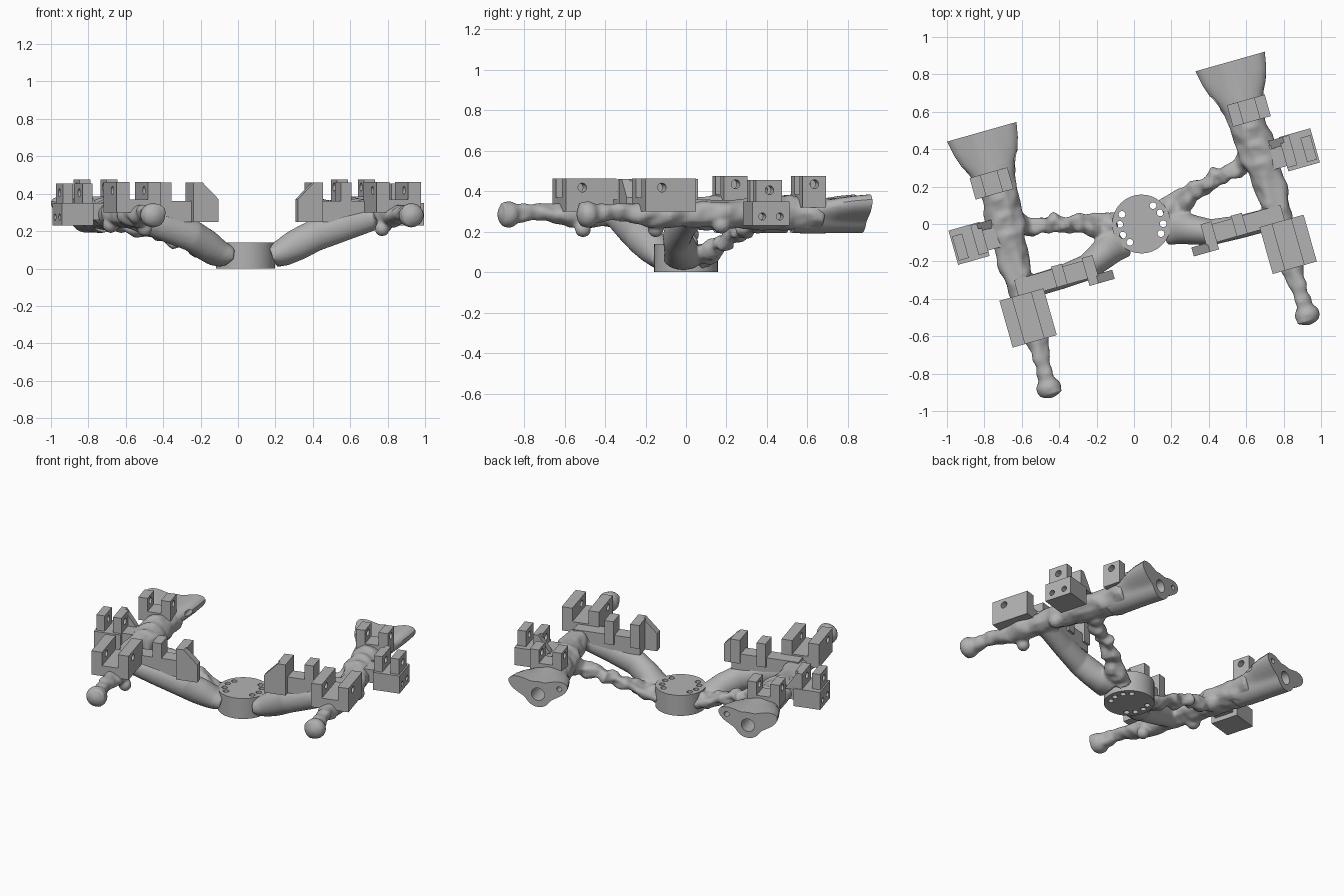
import bpy, bmesh, math
from math import sin, cos, pi, radians
from mathutils import Vector, noise

cube = bpy.data.objects.get("Cube")
if cube:
    bpy.data.objects.remove(cube)

gray = bpy.data.materials.new("plain_gray")
gray.use_nodes = True
gray.diffuse_color = (0.45, 0.45, 0.45, 1)
gray.node_tree.nodes["Principled BSDF"].inputs["Base Color"].default_value = (0.45, 0.45, 0.45, 1)


def finish(name, bm, smooth=False):
    """Turn a bmesh into an object in the shared, turned frame of the model."""
    bmesh.ops.recalc_face_normals(bm, faces=bm.faces)
    me = bpy.data.meshes.new(name)
    bm.to_mesh(me)
    bm.free()
    me.materials.append(gray)
    ob = bpy.data.objects.new(name, me)
    ob.rotation_euler.z = radians(15.8)
    ob.location = (0.046, -0.012, 0)
    bpy.context.collection.objects.link(ob)
    if smooth:
        bpy.ops.object.select_all(action='DESELECT')
        bpy.context.view_layer.objects.active = ob
        ob.select_set(True)
        bpy.ops.object.shade_smooth_by_angle(angle=radians(35))
    return ob


def mirror(ob):
    ob.modifiers.new("other_side", 'MIRROR').use_mirror_merge = False


def add_tube(bm, path, bumps=0.0, n=20, steps=5):
    """Closed tube along (x, y, z, half width, half height) points."""
    pts = []
    for a, b in zip(path, path[1:]):
        pts += [[p + (q - p) * i / steps for p, q in zip(a, b)] for i in range(steps)]
    pts.append(path[-1])
    rings = []
    for i, p in enumerate(pts):
        c = Vector(p[:3])
        t = (Vector(pts[min(i + 1, len(pts) - 1)][:3]) - Vector(pts[max(i - 1, 0)][:3])).normalized()
        side = t.cross(Vector((0, 0, 1))).normalized()
        up = side.cross(t)
        ring = []
        for k in range(n):
            a = 2 * pi * k / n
            co = c + side * cos(a) * p[3] + up * sin(a) * p[4]
            co += (co - c).normalized() * bumps * noise.noise(co * 17)
            ring.append(bm.verts.new(co))
        rings.append(ring)
    skin(bm, rings)


def skin(bm, rings):
    n = len(rings[0])
    for r, s in zip(rings, rings[1:]):
        for k in range(n):
            bm.faces.new((r[k], r[(k + 1) % n], s[(k + 1) % n], s[k]))
    bm.faces.new(rings[0])
    bm.faces.new(rings[-1])


def add_blob(bm, center, radius, stretch=(1, 1, 1)):
    vs = bmesh.ops.create_icosphere(bm, subdivisions=3, radius=radius)["verts"]
    for v in vs:
        v.co = Vector(center) + v.co * Vector(stretch)


def add_rod(bm, center, radius, length, axis):
    """Cylinder used for drilling, lying along the named axis."""
    vs = bmesh.ops.create_cone(bm, cap_ends=True, segments=20, radius1=radius,
                               radius2=radius, depth=length)["verts"]
    for v in vs:
        x, y, z = v.co
        turned = {'X': (z, x, y), 'Y': (x, z, y), 'Z': (x, y, z)}[axis]
        v.co = Vector(center) + Vector(turned)


def drill(ob, rods):
    """One cutter per hole."""
    for rod in rods:
        bm = bmesh.new()
        add_rod(bm, *rod)
        cutter = finish(ob.name + "_drill", bm)
        cutter.location = ob.location
        cutter.hide_render = True
        cutter.display_type = 'WIRE'
        m = ob.modifiers.new("hole", 'BOOLEAN')
        m.operation, m.solver, m.object = 'DIFFERENCE', 'EXACT', cutter


def prism(name, profile, y0, y1, rods=()):
    """Side profile in x and z, pushed from y0 to y1 and drilled, then mirrored."""
    bm = bmesh.new()
    stations = [y0] + [rod[0][1] for rod in rods] + [y1]
    skin(bm, [[bm.verts.new((x, y, z)) for x, z in profile] for y in stations])
    ob = finish(name, bm)
    drill(ob, rods)
    mirror(ob)


def block(x0, x1, z0, z1):
    return [(x0, z0), (x1, z0), (x1, z1), (x0, z1)]


def clamp(name, x0, x1, wall, z0, floor, top, y0, y1, hole_y, hole_z):
    """Floor with two drilled upright walls."""
    prism(name + "_floor", block(x0 + wall, x1 - wall, z0, floor), y0, y1)
    for part, x in (("_inner_wall", x0), ("_outer_wall", x1 - wall)):
        prism(name + part, block(x, x + wall, z0, top), y0, y1,
              [((x + wall / 2, hole_y, hole_z), 0.022, 0.2, 'X')])


# Hub disc with two groups of bolt holes
bm = bmesh.new()
bmesh.ops.create_cone(bm, cap_ends=True, segments=64, radius1=0.157, radius2=0.157, depth=0.14)
bmesh.ops.translate(bm, verts=bm.verts, vec=(0, 0, 0.07))
hub = finish("hub_disc", bm, smooth=True)
hub.location = (0.04, 0, 0)
angles = [base + a for base in (0, 180) for a in (-42, -15, 15, 42)]
drill(hub, [((0.116 * cos(radians(a)), 0.116 * sin(radians(a)), 0.07), 0.018, 0.4, 'Z') for a in angles])

# Long bone-like arm, with its knobbed tip and the two struts to the hub
bm = bmesh.new()
add_tube(bm, [(0.69, 0.50, 0.285, 0.12, 0.085), (0.69, 0.38, 0.29, 0.10, 0.085),
              (0.70, 0.22, 0.29, 0.10, 0.08), (0.715, 0.05, 0.29, 0.085, 0.07),
              (0.715, -0.15, 0.29, 0.075, 0.065), (0.71, -0.32, 0.28, 0.08, 0.06),
              (0.71, -0.47, 0.29, 0.052, 0.05), (0.712, -0.57, 0.30, 0.04, 0.036),
              (0.715, -0.64, 0.29, 0.046, 0.045), (0.718, -0.73, 0.285, 0.062, 0.062)], bumps=0.018)
add_blob(bm, (0.718, -0.695, 0.285), 0.066, (1.03, 0.85, 1))
add_blob(bm, (0.66, -0.33, 0.212), 0.04)
add_blob(bm, (0.76, -0.02, 0.235), 0.045)
add_blob(bm, (0.64, 0.2, 0.25), 0.06)
add_tube(bm, [(0.136, 0.045, 0.07, 0.062, 0.048), (0.22, 0.07, 0.095, 0.06, 0.045),
              (0.36, 0.115, 0.15, 0.05, 0.042), (0.52, 0.155, 0.21, 0.052, 0.042),
              (0.68, 0.20, 0.28, 0.06, 0.05)], bumps=0.04)
add_tube(bm, [(0.136, -0.04, 0.068, 0.10, 0.063), (0.19, -0.06, 0.088, 0.09, 0.075),
              (0.25, -0.09, 0.125, 0.08, 0.085), (0.34, -0.13, 0.175, 0.07, 0.085),
              (0.50, -0.145, 0.225, 0.062, 0.078), (0.72, -0.15, 0.285, 0.06, 0.06)])
arm = finish("arm_and_struts", bm)
remesh = arm.modifiers.new("blend", 'REMESH')
remesh.mode, remesh.voxel_size, remesh.use_smooth_shade = 'VOXEL', 0.010, True
soft = arm.modifiers.new("soften", 'SMOOTH')
soft.factor, soft.iterations = 0.5, 3
mirror(arm)

# Flared socket at the back: round tube growing two ears
bm = bmesh.new()
rings = []
for y, ear, r in ((0.36, 0.0, 0.085), (0.44, 0.015, 0.09), (0.52, 0.05, 0.088),
                  (0.57, 0.08, 0.087), (0.64, 0.105, 0.087), (0.72, 0.122, 0.087)):
    ring = []
    for k in range(64):
        a = 2 * pi * k / 64
        bump = sum(math.exp(-((a - c) / 0.42) ** 2) for c in (0.4, pi - 0.4, 2 * pi + 0.4))
        d = r + ear * bump
        ring.append(bm.verts.new((0.69 + d * cos(a), y, 0.28 + d * sin(a))))
    rings.append(ring)
skin(bm, rings)
socket = finish("flared_socket", bm, smooth=True)
drill(socket, [((0.69, 0.66, 0.28), 0.043, 0.3, 'Y')] +
      [((0.69 + s * 0.14, 0.66, 0.335), 0.017, 0.3, 'Y') for s in (-1, 1)])
mirror(socket)

# Front and back clamps straddling the arm
clamp("front_clamp", 0.60, 0.845, 0.07, 0.30, 0.37, 0.462, -0.435, -0.175, -0.35, 0.418)
clamp("back_clamp", 0.61, 0.82, 0.06, 0.32, 0.385, 0.475, 0.38, 0.50, 0.44, 0.435)

# Inner bracket: beam, chamfered end plate and two uprights
prism("inner_beam", block(0.30, 0.74, 0.25, 0.36), -0.19, -0.09)
prism("inner_end_plate", [(0.22, 0.25), (0.36, 0.25), (0.36, 0.46), (0.31, 0.46), (0.22, 0.37)],
      -0.23, -0.18)
for part, x in (("inner_end_wall", 0.30), ("inner_upright", 0.47)):
    prism(part, block(x, x + 0.06, 0.30, 0.46), -0.19, -0.075,
          [((x + 0.03, -0.14, 0.415), 0.02, 0.14, 'X')])

# Outer bracket: drilled base, two uprights, chamfered side plate and a link to the arm
prism("outer_base", block(0.83, 1.005, 0.23, 0.35), 0.07, 0.26,
      [((1.005, y, 0.275), 0.018, 0.1, 'X') for y in (0.12, 0.21)])
for part, x in (("outer_upright", 0.94), ("outer_inner_wall", 0.83)):
    prism(part, block(x, x + 0.055, 0.33, 0.455), 0.09, 0.225,
          [((x + 0.03, 0.16, 0.405), 0.022, 0.1, 'X')])
prism("outer_side_plate", [(0.77, 0.34), (0.885, 0.34), (0.885, 0.455), (0.85, 0.455)], 0.21, 0.255)
prism("outer_link", block(0.70, 0.84, 0.26, 0.35), 0.10, 0.23)
